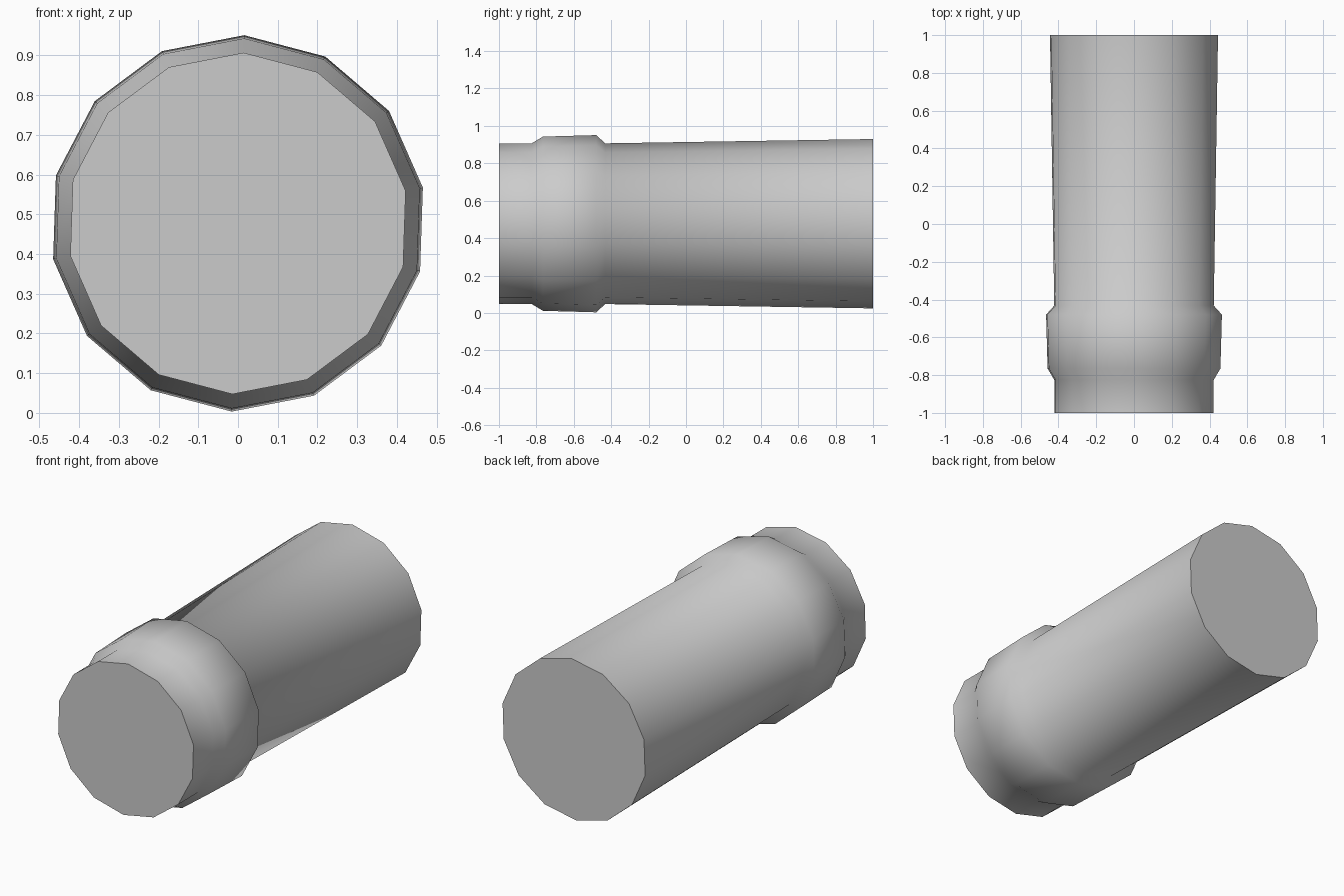
import bpy, bmesh, math

if "Cube" in bpy.data.objects:
    bpy.data.objects.remove(bpy.data.objects["Cube"])

SIDES = 14
START = math.radians(88.1)
CENTRE_Z = 0.477

# (y, radius) from front cap to back cap
profile = [(-1.0, 0.43), (-0.825, 0.43), (-0.765, 0.466),
           (-0.48, 0.474), (-0.432, 0.43), (1.0, 0.453)]

bm = bmesh.new()
rings = []
for y, r in profile:
    rings.append([bm.verts.new((r * math.cos(START + 2 * math.pi * i / SIDES), y,
                                CENTRE_Z + r * math.sin(START + 2 * math.pi * i / SIDES)))
                  for i in range(SIDES)])

# barrel wall with raised collar
for a, b in zip(rings, rings[1:]):
    for i in range(SIDES):
        j = (i + 1) % SIDES
        bm.faces.new((a[i], a[j], b[j], b[i]))

# end caps
bm.faces.new(rings[0])
bm.faces.new(rings[-1])
bmesh.ops.recalc_face_normals(bm, faces=bm.faces)

mesh = bpy.data.meshes.new("collared_tube")
bm.to_mesh(mesh)
bm.free()
tube = bpy.data.objects.new("collared_tube", mesh)
bpy.context.collection.objects.link(tube)

# smooth sides, crisp caps
bpy.context.view_layer.objects.active = tube
tube.select_set(True)
bpy.ops.object.shade_smooth_by_angle(angle=math.radians(60))
